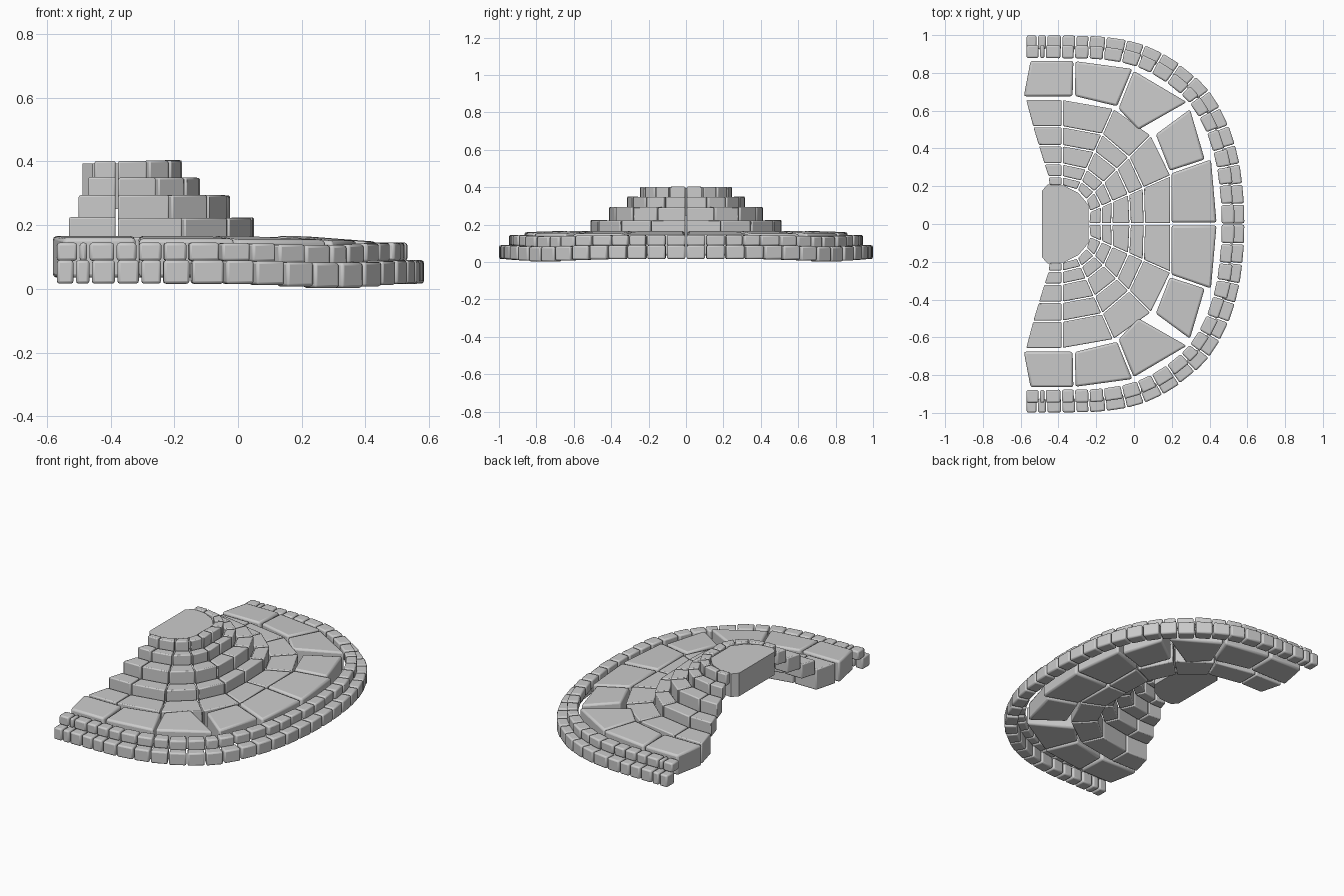
import bpy, bmesh, math, random
from mathutils import Vector

if "Cube" in bpy.data.objects:
    bpy.data.objects.remove(bpy.data.objects["Cube"])

random.seed(4)
CX = -0.38  # centre of the fan of steps


def add_prism(bm, pts, z0, z1, gap=0.005):
    """Vertical block on a polygon, shrunk by the joint gap; z1 is a height or one per corner."""
    pts = [Vector(p) for p in pts]
    n = len(pts)
    tops = z1 if isinstance(z1, (list, tuple)) else [z1] * n
    ring = []
    for i, p in enumerate(pts):
        a = (pts[i - 1] - p).normalized()
        b = (pts[(i + 1) % n] - p).normalized()
        ring.append(p + (a + b) * gap)
    lo = [bm.verts.new((p.x, p.y, z0)) for p in ring]
    hi = [bm.verts.new((p.x, p.y, t)) for p, t in zip(ring, tops)]
    bm.faces.new(lo)
    bm.faces.new(hi)
    for i in range(n):
        j = (i + 1) % n
        bm.faces.new((lo[i], lo[j], hi[j], hi[i]))


def finish(bm, name, bevel, mirror=True):
    """Turn the blocks into an object with worn edges and a mirrored half."""
    bmesh.ops.recalc_face_normals(bm, faces=bm.faces[:])
    me = bpy.data.meshes.new(name)
    bm.to_mesh(me)
    bm.free()
    ob = bpy.data.objects.new(name, me)
    bpy.context.collection.objects.link(ob)
    if bevel:
        m = ob.modifiers.new("worn_edges", 'BEVEL')
        m.width, m.segments = bevel, 2
    if mirror:
        m = ob.modifiers.new("other_half", 'MIRROR')
        m.use_axis = (False, True, False)
        m.use_mirror_merge = False
    bpy.context.view_layer.objects.active = ob
    ob.select_set(True)
    bpy.ops.object.shade_smooth_by_angle(angle=math.radians(35))
    ob.select_set(False)


# Curved step rings: radius at each joint angle, plus x of the free end
ANGLES = [0, 24, 45, 66, 90]


def ring_line(radii, end_x):
    pts = [(CX + r * math.cos(math.radians(a)), r * math.sin(math.radians(a)))
           for r, a in zip(radii, ANGLES)]
    pts.append((end_x, radii[-1]))
    return pts


LINES = [
    ring_line([.575, .630, .665, .670, .660], -.575),
    ring_line([.435, .470, .500, .520, .515], -.537),
    ring_line([.360, .385, .410, .420, .415], -.507),
    ring_line([.263, .290, .310, .318, .318], -.477),
    ring_line([.206, .228, .240, .248, .250], -.455),
    ring_line([.140, .160, .180, .197, .203], -.450),
]
STEPS = [("inner_paving", .035, .163), ("step_1", .135, .226), ("step_2", .20, .295),
         ("step_3", .27, .352), ("step_4", .33, .405)]
for k, (name, z0, z1) in enumerate(STEPS):
    bm = bmesh.new()
    outer, inner = LINES[k], LINES[k + 1]
    for i in range(5):
        add_prism(bm, [outer[i], outer[i + 1], inner[i + 1], inner[i]],
                  z0, z1 - random.uniform(0, .004), .004)
    finish(bm, name, .006)

# Large paving slabs, outer edge first, sloping slightly outward
SLABS = [
    [(-.55, .867), (-.318, .867), (-.322, .673), (-.587, .673)],
    [(-.313, .865), (-.005, .823), (-.088, .62), (-.315, .675)],
    [(-.003, .815), (.284, .645), (.022, .495), (-.085, .61)],
    [(.298, .612), (.378, .34), (.188, .278), (.112, .475)],
    [(.41, .345), (.44, .005), (.195, .005), (.195, .27)],
]
bm = bmesh.new()
for i, slab in enumerate(SLABS):
    edge = .160 - .003 * i
    add_prism(bm, slab, .035, [edge, edge, .166, .166], .003)
finish(bm, "paving_slabs", .012)

# Two-course curb following the outer outline
PATH = [Vector(p) for p in [(-.572, 1.003), (-.23, 1.0), (-.1, .99), (.02, .965), (.12, .925),
        (.21, .875), (.3, .81), (.38, .735), (.44, .65), (.49, .56), (.53, .45),
        (.56, .34), (.578, .2), (.587, .1), (.588, 0)]]
SEGS = [(b - a).length for a, b in zip(PATH, PATH[1:])]
TOTAL = sum(SEGS)


def on_path(s):
    s = min(max(s, 0), TOTAL)
    for a, b, d in zip(PATH, PATH[1:], SEGS):
        if s <= d + 1e-6:
            return a.lerp(b, s / d)
        s -= d
    return PATH[-1].copy()


def inset(s, d):
    t = (on_path(s + .05) - on_path(s - .05)).normalized()
    return on_path(s) + Vector((t.y, -t.x)) * d


first = [.06, .05, .08, .075, .07, .09, .11, .1]
rest = (TOTAL - sum(first)) / 11
joints = [0]
for w in first + [rest] * 11:
    joints.append(joints[-1] + w)

for name, d0, d1, z0, z1 in [("curb_lower", 0, .082, .016, .09),
                             ("curb_upper", .052, .128, .088, .145)]:
    bm = bmesh.new()
    js = [joints[0]] + [j + random.uniform(-.012, .012) for j in joints[1:-1]] + [TOTAL]
    if name == "curb_lower":
        js = joints
    for i, (a, b) in enumerate(zip(js, js[1:])):
        drop = .014 * math.exp(-((i - 10.5) / 2.2) ** 2)
        o = random.uniform(-.006, .006) if 0 < i < 18 and i > 6 else 0
        if name == "curb_lower":
            o = max(o, 0)
        add_prism(bm, [inset(a, d0 + o), inset(b, d0 + o), inset(b, d1), inset(a, d1)],
                  z0 - drop, z1 - drop * .6, .004)
    finish(bm, name, .009)

# Top landing block
half = [(-.24, .1), (-.295, .165), (-.37, .203), (-.457, .21), (-.488, .175)]
bm = bmesh.new()
add_prism(bm, half + [(x, -y) for x, y in reversed(half)], .25, .394, 0)
finish(bm, "landing", 0, mirror=False)
